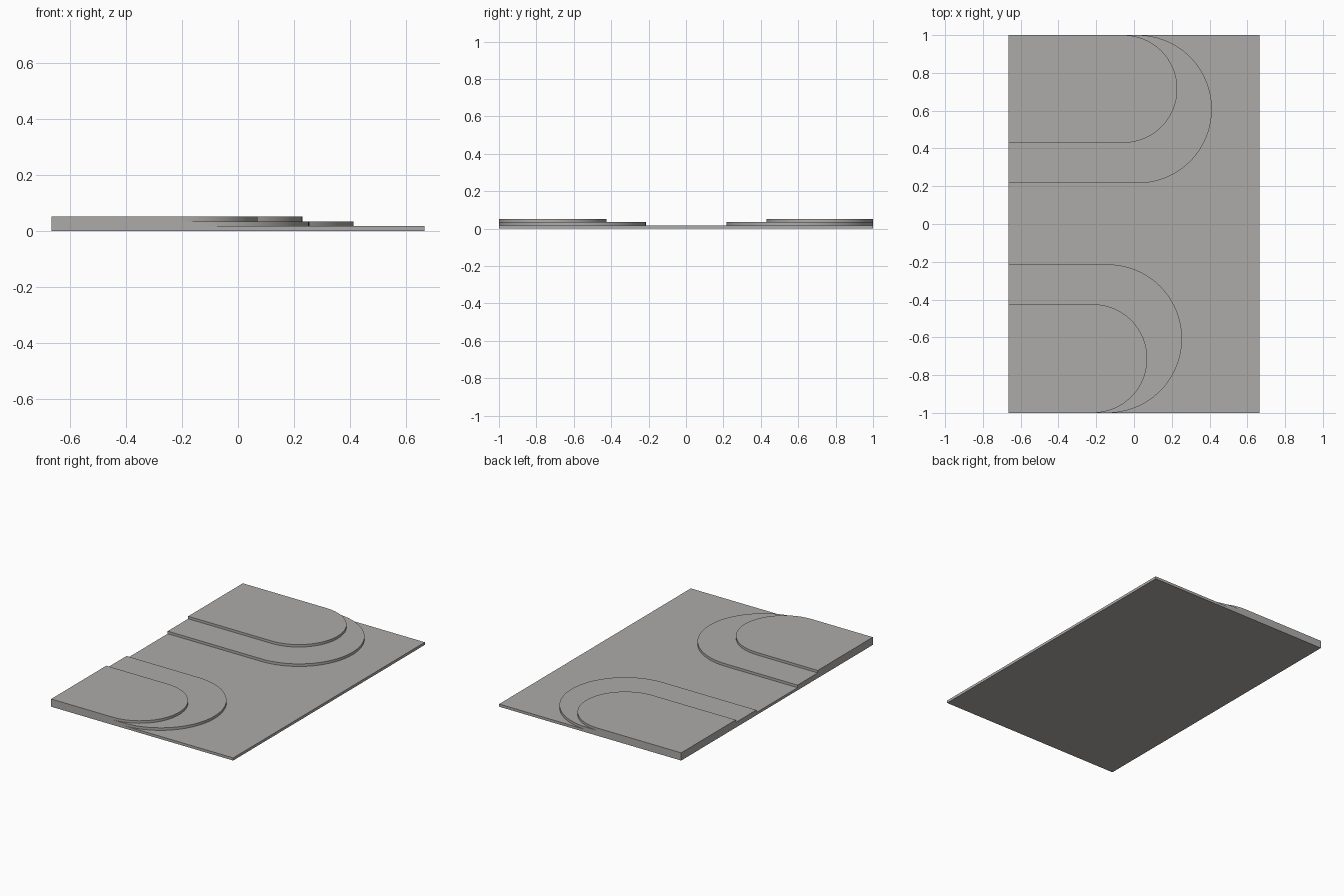
import bpy, bmesh, math

if "Cube" in bpy.data.objects:
    bpy.data.objects.remove(bpy.data.objects["Cube"])

HALF_X, HALF_Y = 0.665, 1.0
Z = [0.0, 0.0175, 0.0345, 0.051]   # heights of the stacked sheets

grey = bpy.data.materials.new("warm grey")
grey.diffuse_color = (0.42, 0.41, 0.40, 1)
grey.use_nodes = True
grey.node_tree.nodes["Principled BSDF"].inputs["Base Color"].default_value = grey.diffuse_color


def sheet(name, outline, z0, z1):
    """Extrude a counter-clockwise outline into a flat sheet."""
    bm = bmesh.new()
    face = bm.faces.new([bm.verts.new((x, y, z0)) for x, y in outline])
    top = bmesh.ops.extrude_face_region(bm, geom=[face], use_keep_orig=True)
    bmesh.ops.translate(bm, vec=(0, 0, z1 - z0),
                        verts=[v for v in top["geom"] if isinstance(v, bmesh.types.BMVert)])
    bmesh.ops.recalc_face_normals(bm, faces=bm.faces)
    mesh = bpy.data.meshes.new(name)
    bm.to_mesh(mesh)
    bm.free()
    mesh.materials.append(grey)
    ob = bpy.data.objects.new(name, mesh)
    bpy.context.collection.objects.link(ob)
    bpy.ops.object.select_all(action='DESELECT')
    bpy.context.view_layer.objects.active = ob
    ob.select_set(True)
    bpy.ops.object.shade_smooth_by_angle(angle=math.radians(30))


def tongue(y0, y1, tip, n=48):
    """Strip from the left edge ending in a half circle at x = tip."""
    r, cy = (y1 - y0) / 2, (y0 + y1) / 2
    arc = [(tip - r + r * math.cos(a), cy + r * math.sin(a))
           for a in (math.pi * (i / n - 0.5) for i in range(n + 1))]
    return [(-HALF_X, y0)] + arc + [(-HALF_X, y1)]


# Base plate
sheet("base_plate", [(-HALF_X, -HALF_Y), (HALF_X, -HALF_Y),
                     (HALF_X, HALF_Y), (-HALF_X, HALF_Y)], Z[0], Z[1])

# Two stepped, round-ended terraces
for name, y0, y1, tip, level in [
        ("back_lower_terrace", 0.216, 1.0, 0.412, 1),
        ("back_upper_terrace", 0.43, 1.0, 0.229, 2),
        ("front_lower_terrace", -1.0, -0.214, 0.254, 1),
        ("front_upper_terrace", -1.0, -0.425, 0.07, 2)]:
    sheet(name, tongue(y0, y1, tip), Z[level], Z[level + 1])
